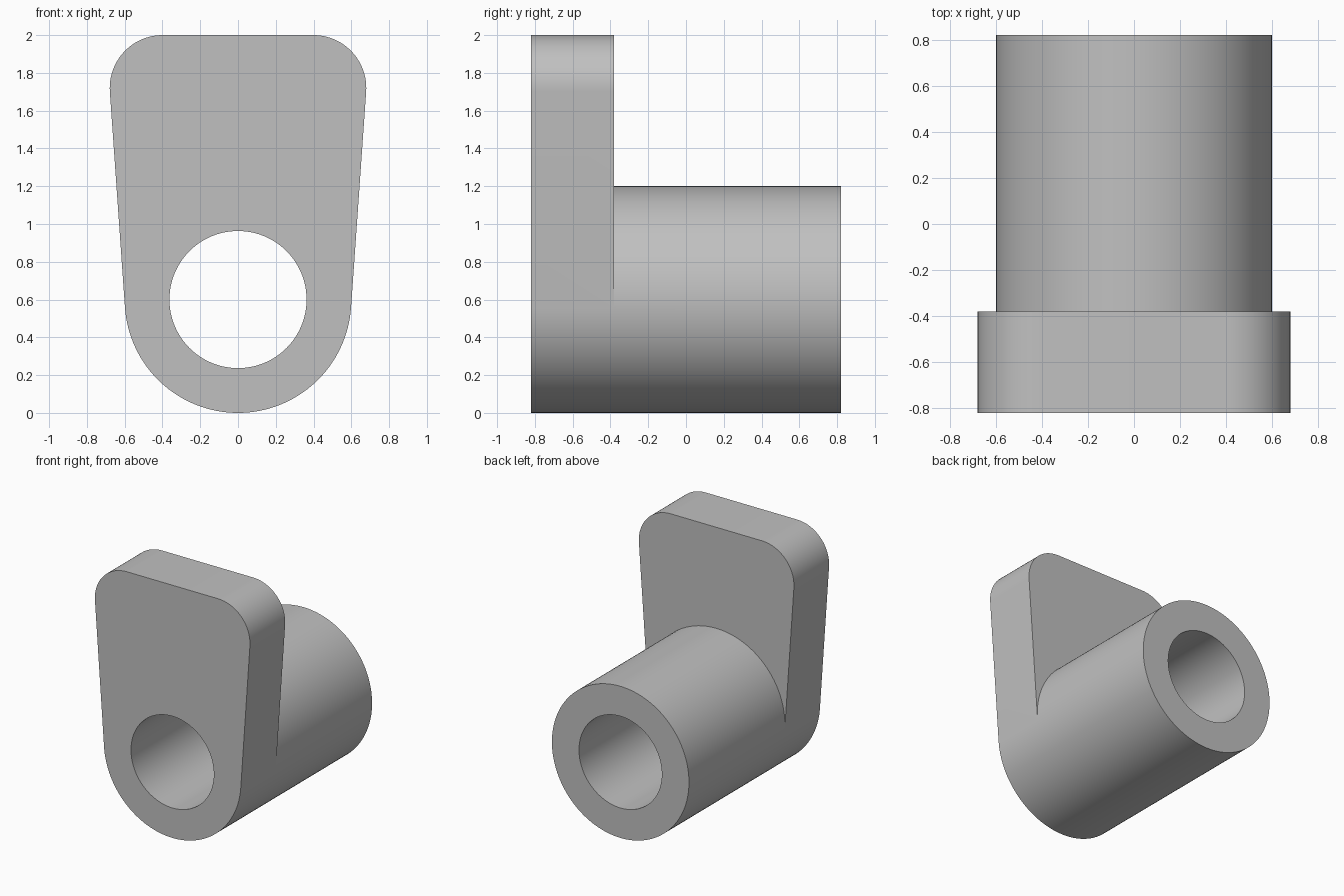
import bpy, bmesh
from math import sin, cos, pi, radians

cube = bpy.data.objects.get("Cube")
if cube:
    bpy.data.objects.remove(cube, do_unlink=True)

FRONT, STEP, BACK = -0.82, -0.38, 0.82   # plate front, plate back, sleeve end
R, BORE, AXIS_Z, TOP = 0.60, 0.363, 0.60, 2.0
TAPER, CORNER = radians(4), 0.28


def arc(cx, cz, r, a0, a1, n):
    return [(cx + r * cos(a0 + (a1 - a0) * i / n),
             cz + r * sin(a0 + (a1 - a0) * i / n)) for i in range(n + 1)]


bm = bmesh.new()


def wall(path, y0, y1):
    """Sweep an open or closed path of (x, z) points along y."""
    a = [bm.verts.new((x, y0, z)) for x, z in path]
    b = [bm.verts.new((x, y1, z)) for x, z in path]
    for i in range(len(path) - 1):
        bm.faces.new((a[i], a[i + 1], b[i + 1], b[i]))


def cap(y, *loops):
    """Fill the flat area bounded by closed loops of (x, z) points."""
    edges = []
    for loop in loops:
        v = [bm.verts.new((x, y, z)) for x, z in loop]
        edges += [bm.edges.new((v[i - 1], v[i])) for i in range(len(v))]
    bmesh.ops.triangle_fill(bm, edges=edges, use_beauty=True, normal=(0, -1, 0))


# Profiles: sleeve circle split where the tapered plate sides touch it
under = arc(0, AXIS_Z, R, pi + TAPER, 2 * pi - TAPER, 64)
over = arc(0, AXIS_Z, R, -TAPER, pi + TAPER, 72)
corner_z = TOP - CORNER
corner_x = (R - CORNER + (corner_z - AXIS_Z) * sin(TAPER)) / cos(TAPER)
corner = arc(corner_x, corner_z, CORNER, -TAPER, pi / 2, 24)
shoulder = corner + [(-x, z) for x, z in reversed(corner)]
head = [under[-1]] + shoulder + [under[0]]
bore = arc(0, AXIS_Z, BORE, 0, 2 * pi, 96)

# Plate: front face, edge and exposed back face
cap(FRONT, under + shoulder, bore[:-1])
wall(head, FRONT, STEP)
wall(under, FRONT, STEP)
cap(STEP, head + over[-2:0:-1])

# Sleeve: outside, end ring and through bore
wall(under, STEP, BACK)
wall(over, STEP, BACK)
cap(BACK, under + over[1:-1], bore[:-1])
wall(bore, FRONT, BACK)

bmesh.ops.remove_doubles(bm, verts=bm.verts, dist=1e-5)
bmesh.ops.recalc_face_normals(bm, faces=bm.faces)
mesh = bpy.data.meshes.new("flanged_sleeve")
bm.to_mesh(mesh)
bm.free()
bracket = bpy.data.objects.new("flanged_sleeve", mesh)
bpy.context.collection.objects.link(bracket)

# Plain grey material
grey = bpy.data.materials.new("plain grey")
grey.use_nodes = True
colour = (0.53, 0.53, 0.53, 1)
grey.diffuse_color = colour
grey.node_tree.nodes["Principled BSDF"].inputs["Base Color"].default_value = colour
mesh.materials.append(grey)

bpy.context.view_layer.objects.active = bracket
bracket.select_set(True)
bpy.ops.object.shade_smooth_by_angle(angle=radians(30))
